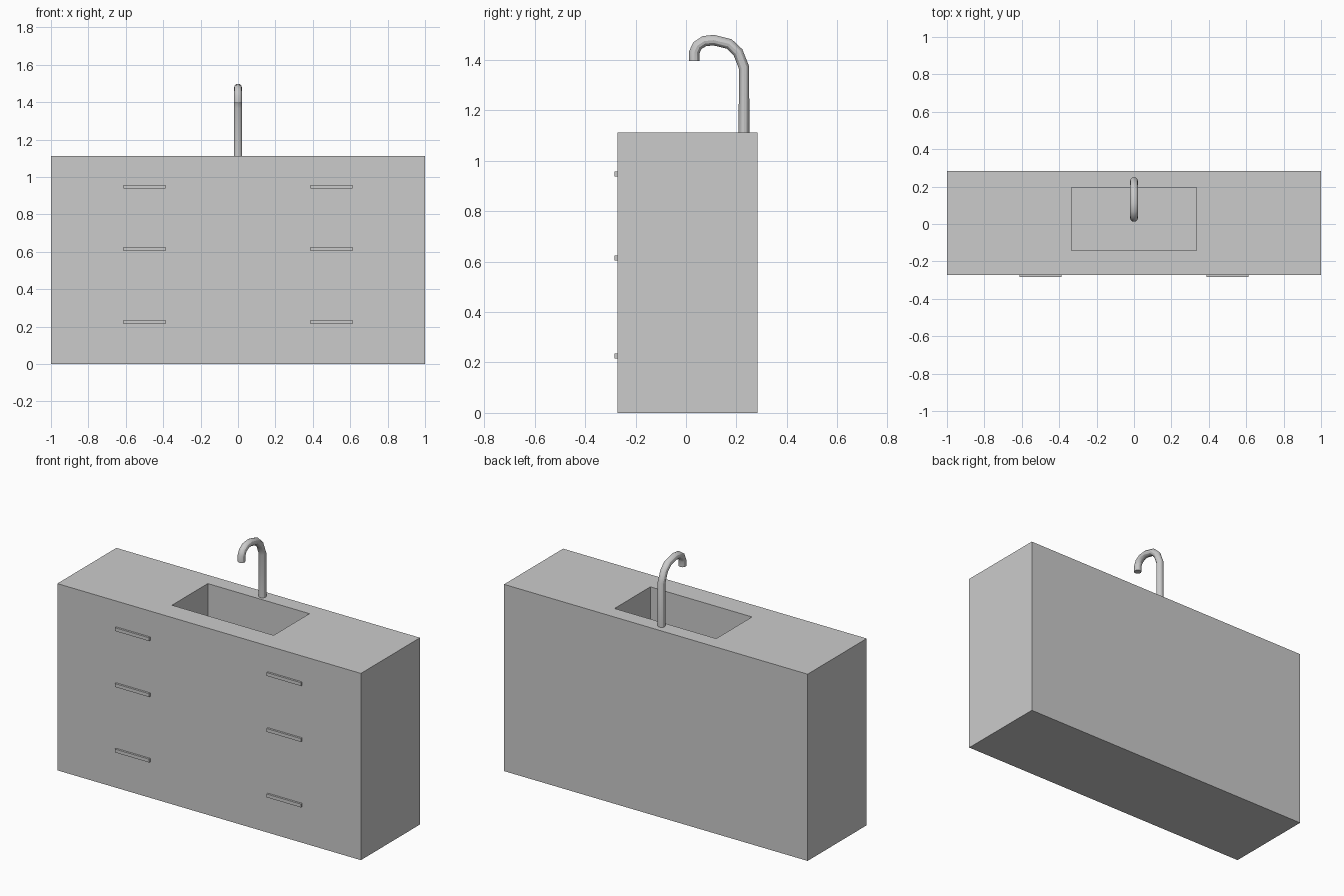
import bpy

if "Cube" in bpy.data.objects:
    bpy.data.objects.remove(bpy.data.objects["Cube"])


def box(name, x0, x1, y0, y1, z0, z1):
    bpy.ops.mesh.primitive_cube_add(size=1, location=((x0 + x1) / 2, (y0 + y1) / 2, (z0 + z1) / 2))
    ob = bpy.context.object
    ob.name = name
    ob.scale = (x1 - x0, y1 - y0, z1 - z0)
    bpy.ops.object.transform_apply(location=False, rotation=False, scale=True)
    return ob


TOP = 1.112
FRONT = -0.272

# Cabinet with the basin cut into its top
cabinet = box("cabinet", -1, 1, FRONT, 0.284, 0, TOP)
cutter = box("basin_cutter", -0.335, 0.335, -0.143, 0.194, TOP - 0.3, TOP + 0.1)
mod = cabinet.modifiers.new("basin", 'BOOLEAN')
mod.operation = 'DIFFERENCE'
mod.solver = 'EXACT'
mod.object = cutter
bpy.context.view_layer.objects.active = cabinet
bpy.ops.object.modifier_apply(modifier=mod.name)
bpy.data.objects.remove(cutter)

# Drawer handles: three rows on each side
for side, sx in (("left", -0.5), ("right", 0.5)):
    for row, z in (("bottom", 0.225), ("middle", 0.615), ("top", 0.948)):
        box(f"handle_{side}_{row}", sx - 0.113, sx + 0.113, -0.284, FRONT + 0.002, z - 0.01, z + 0.01)

# Faucet: round pipe swept along a bent path in the y-z plane
path = [(0.23, TOP - 0.002), (0.23, 1.37), (0.206, 1.43), (0.171, 1.463), (0.11, 1.478),
        (0.072, 1.474), (0.045, 1.456), (0.033, 1.43), (0.033, 1.395)]
curve = bpy.data.curves.new("faucet", 'CURVE')
curve.dimensions = '3D'
curve.bevel_depth = 0.021
curve.bevel_resolution = 4
curve.use_fill_caps = True
spline = curve.splines.new('POLY')
spline.points.add(len(path) - 1)
for p, (y, z) in zip(spline.points, path):
    p.co = (0, y, z, 1)
faucet = bpy.data.objects.new("faucet", curve)
bpy.context.collection.objects.link(faucet)
bpy.ops.object.select_all(action='DESELECT')
faucet.select_set(True)
bpy.context.view_layer.objects.active = faucet
bpy.ops.object.convert(target='MESH')
bpy.ops.object.shade_smooth_by_angle()
